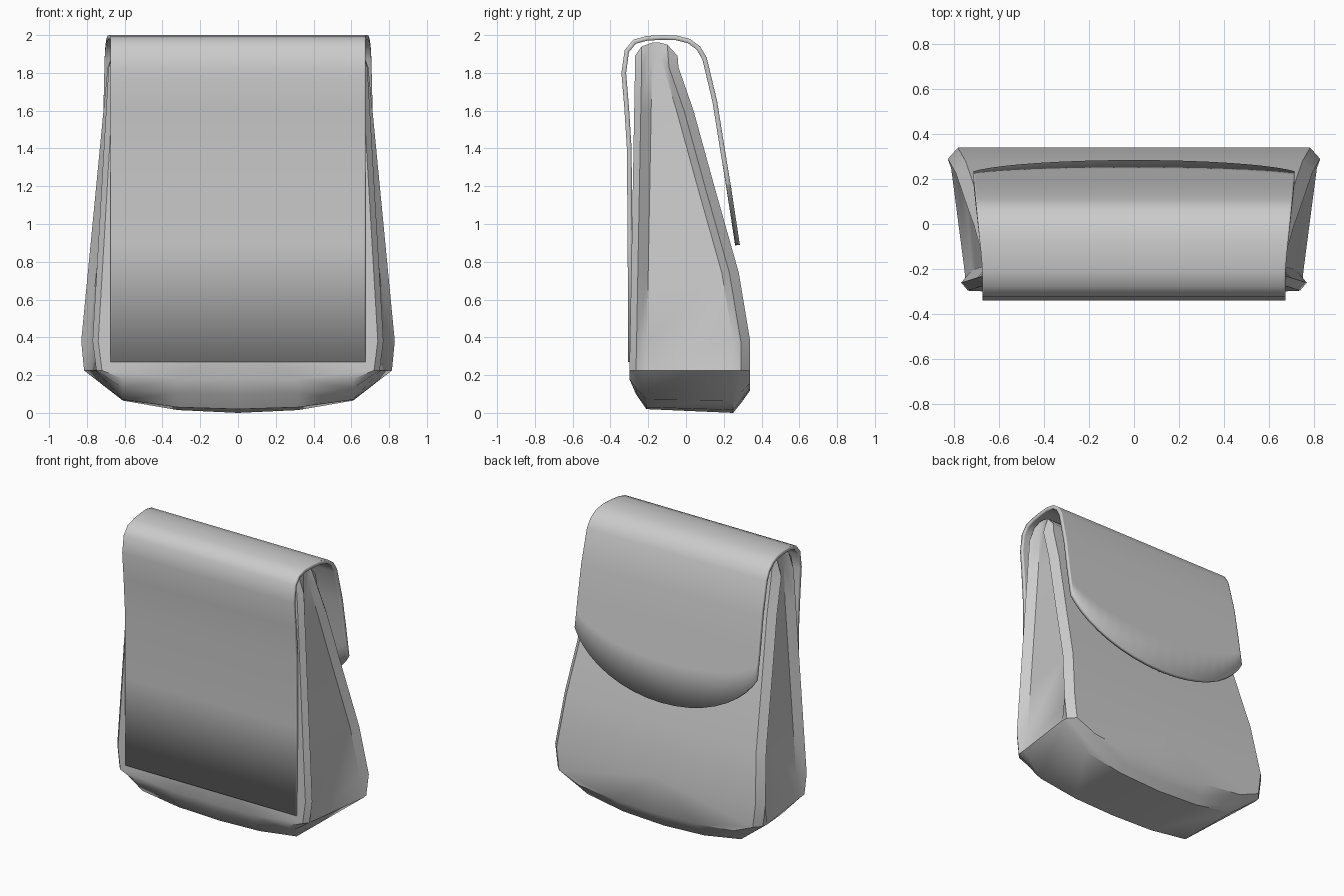
import bpy, bmesh, math

if "Cube" in bpy.data.objects:
    bpy.data.objects.remove(bpy.data.objects["Cube"])


def interp(table, t):
    for (a, va), (b, vb) in zip(table, table[1:]):
        if t <= b:
            return va + (vb - va) * max(0, (t - a) / (b - a))
    return table[-1][1]


def finish(bm, name, angle):
    bmesh.ops.recalc_face_normals(bm, faces=bm.faces)
    mesh = bpy.data.meshes.new(name)
    bm.to_mesh(mesh)
    bm.free()
    ob = bpy.data.objects.new(name, mesh)
    bpy.context.collection.objects.link(ob)
    bpy.ops.object.select_all(action='DESELECT')
    ob.select_set(True)
    bpy.context.view_layer.objects.active = ob
    bpy.ops.object.shade_smooth_by_angle(angle=math.radians(angle))
    return ob


# Side profiles (z -> y) and half widths of the two main panels
BACK_Y = [(0.2, -0.30), (1.83, -0.27)]
FRONT_Y = [(0.38, 0.34), (0.74, 0.28), (1.2, 0.15), (1.6, 0.04), (1.83, -0.04), (1.96, -0.05)]
HEIGHTS = [0.38, 0.74, 1.2, 1.6, 1.83]
BACK_W = [(0.38, 0.77), (1.83, 0.685)]
FRONT_W = [(0.38, 0.83), (1.83, 0.69)]

# Slices from back to front: on front, side inset, y offset, bottom heights, top height
SLICES = [
    (False, 0.03, 0.0, (0.18, 0.18, 0.18), 1.89),
    (False, 0.0, 0.035, (0.10, 0.105, 0.13), 1.94),
    (False, 0.045, 0.09, (0.02, 0.03, 0.07), 1.96),
    (True, 0.045, 0.09, (0.0, 0.015, 0.065), 1.96),
    (True, 0.0, 0.05, (0.05, 0.065, 0.105), 1.95),
    (True, 0.045, 0.0, (0.12, 0.13, 0.16), 1.89),
]


def build_body():
    bm = bmesh.new()
    rings = []
    for k, (front, inset, off, bottom, top) in enumerate(SLICES):
        prof, width = (FRONT_Y, FRONT_W) if front else (BACK_Y, BACK_W)
        sgn = -1 if front else 1
        corner = interp(width, 0.38) - (0.015 if k in (2, 3) else 0.02 + inset)
        pts = list(zip((0, 0.32, 0.61), bottom)) + [(corner, 0.225)]
        for z in HEIGHTS:
            pts.append((interp(width, z) - inset, z))
        if k in (2, 3):
            pts[-1] = (0.645, 1.88)
        pts += [(0.645, top), (0, top)]
        rings.append([bm.verts.new((x, interp(prof, z) + sgn * off, z)) for x, z in pts])
    # rims, gusset and underside
    for a, b in zip(rings, rings[1:]):
        for i in range(len(a) - 1):
            bm.faces.new((a[i], a[i + 1], b[i + 1], b[i]))
    # back and front panels
    for r in (rings[0], rings[-1]):
        mid = [bm.verts.new((0, v.co.y, v.co.z)) for v in r[4:9]]
        bm.faces.new(r[:5] + [mid[0]])
        for i in range(4):
            bm.faces.new((r[4 + i], r[5 + i], mid[i + 1], mid[i]))
        bm.faces.new((mid[4], r[8], r[9], r[10]))
    ob = finish(bm, "bag_body", 40)
    mod = ob.modifiers.new("mirror", 'MIRROR')
    mod.merge_threshold = 0.001


# Flap: a strip over the top with a rounded free end
def build_flap():
    path = [(-0.306, 0.27), (-0.309, 0.9), (-0.313, 1.4), (-0.327, 1.62), (-0.342, 1.8),
            (-0.325, 1.92), (-0.28, 1.975), (-0.21, 1.995), (-0.13, 2.0), (-0.05, 1.998),
            (0.02, 1.98), (0.075, 1.94), (0.11, 1.88), (0.165, 1.65), (0.20, 1.43)]
    bm = bmesh.new()
    n = 20
    cols = []
    for i in range(n + 1):
        s = math.sin((i / n - 0.5) * math.pi)
        end = 0.89 + 0.48 * (1 - math.sqrt(1 - 0.9 * s * s))
        pts = list(path)
        for t in (0.5, 1):
            z = 1.43 + (end - 1.43) * t
            pts.append((interp([(0.89, 0.285), (1.2, 0.238), (1.43, 0.20)], z), z))
        cols.append([])
        for y, z in pts:
            w = interp([(-0.2, 0.675), (0.2, 0.715), (0.29, 0.715)], y)
            cols[-1].append(bm.verts.new((w * s, y, z)))
    for a, b in zip(cols, cols[1:]):
        for j in range(len(a) - 1):
            bm.faces.new((a[j], b[j], b[j + 1], a[j + 1]))
    # outer side faces outwards so the thickness grows inwards
    bm.normal_update()
    if sum(f.normal.z for f in bm.faces if f.calc_center_median().z > 1.98) < 0:
        bmesh.ops.reverse_faces(bm, faces=bm.faces)
    for f in list(bm.faces):
        f.normal_update()
    up = max(bm.faces, key=lambda f: f.calc_center_median().z).normal.z > 0
    ob = finish(bm, "flap", 40)
    top = max(ob.data.polygons, key=lambda p: p.center.z)
    mod = ob.modifiers.new("thickness", 'SOLIDIFY')
    mod.thickness = 0.025
    mod.offset = -1 if top.normal.z > 0 else 1
    ob.modifiers.move(ob.modifiers.find("thickness"), 0)


build_body()
build_flap()
